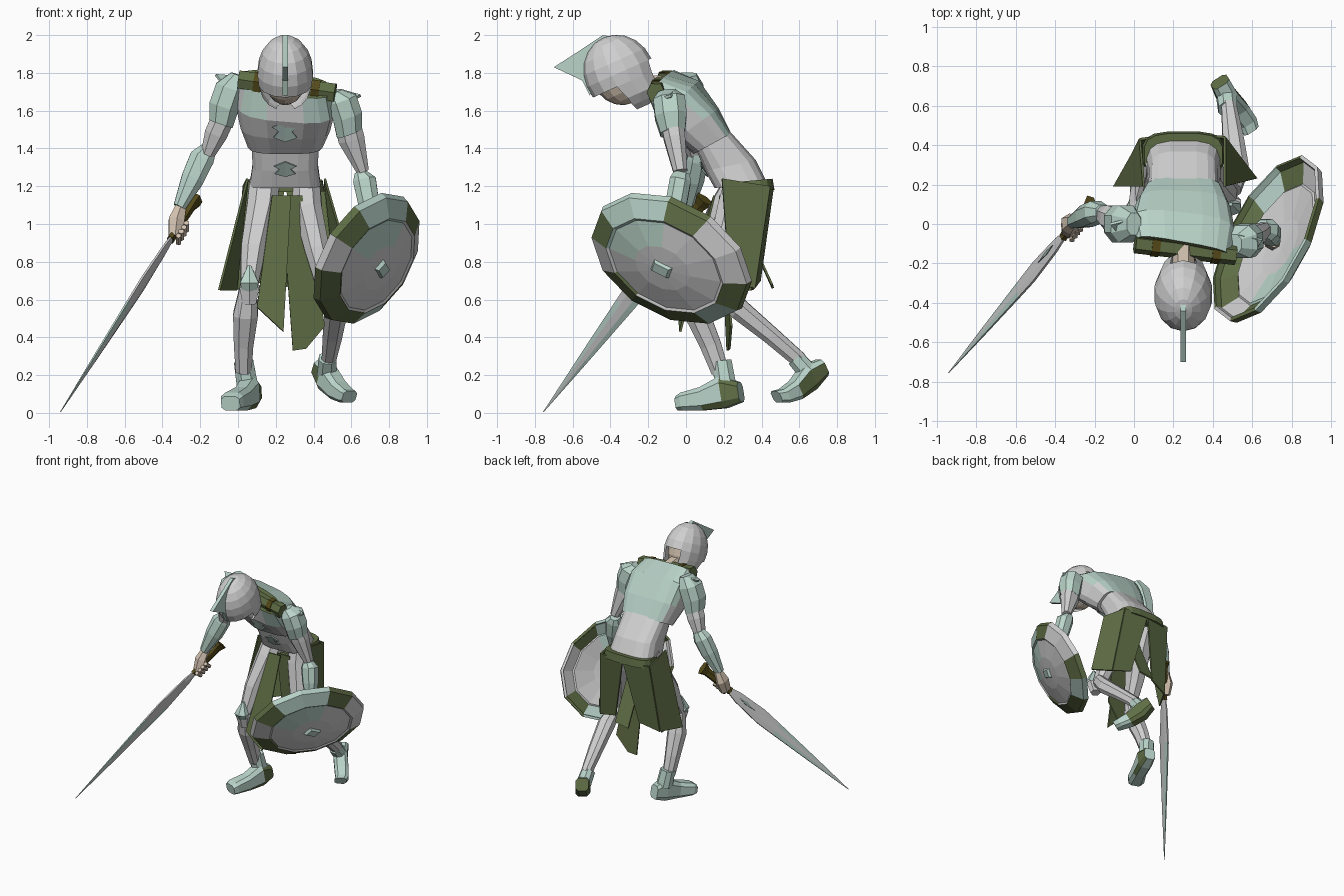
import bpy, bmesh
from math import sin, cos, pi, radians
from mathutils import Vector as V, Matrix

if "Cube" in bpy.data.objects:
    bpy.data.objects.remove(bpy.data.objects["Cube"])


def material(name, r, g, b):
    m = bpy.data.materials.new(name)
    m.use_nodes = True
    m.diffuse_color = (r, g, b, 1)
    m.node_tree.nodes["Principled BSDF"].inputs["Base Color"].default_value = (r, g, b, 1)
    return m


PLATE = material("plate_grey", .63, .63, .63)
TEAL = material("pale_teal", .49, .66, .59)
CLOTH = material("olive_cloth", .115, .155, .06)
BROWN = material("strap_brown", .09, .068, .01)
SKIN = material("skin", .66, .55, .44)
ETCH = material("engraved_teal", .3, .4, .37)


def finish(name, bm, mats, rule=None, recalc=True):
    if recalc:
        bmesh.ops.recalc_face_normals(bm, faces=bm.faces)
    bm.normal_update()
    for f in bm.faces:
        if rule:
            f.material_index = rule(f)
    me = bpy.data.meshes.new(name)
    bm.to_mesh(me)
    bm.free()
    ob = bpy.data.objects.new(name, me)
    for m in mats:
        me.materials.append(m)
    bpy.context.collection.objects.link(ob)
    return ob


def loft(name, rings, mats, rule=None, caps=True):
    """Skin between rings of equal point count."""
    bm = bmesh.new()
    rows = [[bm.verts.new(p) for p in r] for r in rings]
    n = len(rows[0])
    for a, b in zip(rows, rows[1:]):
        for i in range(n):
            j = (i + 1) % n
            bm.faces.new((a[i], a[j], b[j], b[i]))
    if caps:
        bm.faces.new(rows[0])
        bm.faces.new(rows[-1])
    return finish(name, bm, mats, rule)


def oval(c, u, v, n, power=1.0):
    def s(t):
        return (abs(t) ** power) * (1 if t > 0 else -1)
    return [c + u * s(cos(2 * pi * (i + .5) / n)) + v * s(sin(2 * pi * (i + .5) / n)) for i in range(n)]


def tube(name, stations, mat, n=8, up=(0, 1, 0), power=.85, rule=None, mats=None):
    """Stations: (x, y, z, width radius, depth radius)."""
    pts = [V(s[:3]) for s in stations]
    d = (pts[-1] - pts[0]).normalized()
    side = d.cross(V(up)).normalized()
    top = side.cross(d)
    rings = [oval(p, side * s[3], top * s[4], n, power) for p, s in zip(pts, stations)]
    return loft(name, rings, mats or [mat], rule)


def panel(name, pts, mat, thick=.012):
    bm = bmesh.new()
    bm.faces.new([bm.verts.new(p) for p in pts])
    ob = finish(name, bm, [mat], recalc=False)
    mod = ob.modifiers.new("thickness", "SOLIDIFY")
    mod.thickness = thick
    mod.offset = 0
    return ob


# Torso: front and back edge of each section, half width, twist
def section(fy, fz, by, bz, hw, twist):
    f, b = V((.25, fy, fz)), V((.25, by, bz))
    return oval((f + b) / 2, V((1, -twist, -twist * .7)) * hw, (b - f) / 2, 16, .6)


def chest_rule(f):
    c = f.calc_center_median()
    if len(f.verts) > 4:
        return 2 if c.y < 0 else 0
    if c.z > 1.58 and c.y < -.1:
        return int(abs(c.x - .25) > .13)
    return int(f.normal.z > .15 and f.normal.y > 0)


loft("chest_armor", [section(-.17, 1.68, -.09, 1.8, .24, .18), section(-.13, 1.54, .06, 1.75, .265, .12),
                     section(-.05, 1.45, .17, 1.61, .24, .05), section(.04, 1.37, .24, 1.48, .2, 0)],
     [PLATE, TEAL, CLOTH], chest_rule)
loft("belly_armor", [section(.05, 1.4, .23, 1.495, .18, 0), section(.1, 1.28, .37, 1.34, .175, 0),
                     section(.15, 1.19, .43, 1.22, .19, 0)], [PLATE])
loft("waist_belt", [section(.24, 1.22, .46, 1.24, .2, 0), section(.24, 1.17, .47, 1.18, .21, 0)], [CLOTH])
left_end, right_end = V((.515, -.16, 1.695)), V((.005, -.1, 1.765))
for name, a, b, mat, r in (("collar_roll", 0, 1, CLOTH, .054), ("left_strap", .16, .24, BROWN, .06),
                           ("right_strap", .76, .84, BROWN, .06)):
    tube(name, [(*left_end.lerp(right_end, t), r, r * .9) for t in (a, b)], mat, 6)

# Engraved plates on the chest and belly
for name, y, z, w, h in (("chest_emblem", -.095, 1.49, .07, .055), ("belly_emblem", .085, 1.29, .06, .04)):
    for s in (-1, 1):
        panel(name, [(.25, y - .01, z + h), (.25 + s * w, y - .004, z + h * .4), (.25 + s * w * .5, y, z),
                     (.25 + s * w * .9, y + .02, z - h * .6), (.25, y + .03, z - h)], ETCH, .008)

# Head, helmet and crest
tube("neck", [(.25, -.08, 1.71, .06, .07), (.25, -.32, 1.73, .06, .08)], SKIN)


def ball(name, mat, scale, opened):
    bm = bmesh.new()
    bmesh.ops.create_uvsphere(bm, u_segments=14, v_segments=10, radius=1)
    if opened:
        gone = []
        for f in bm.faces:
            c = f.calc_center_median()
            face_gap = c.z < -.25 and c.y < -.15 and abs(c.x) < .9
            nape_gap = c.y * .91 - c.z * .4 > .84
            if face_gap or nape_gap or c.z < -.9:
                gone.append(f)
        bmesh.ops.delete(bm, geom=gone, context="FACES")
        for v in bm.verts:      # neck guard and cheek flare
            if v.co.z < -.55 and v.co.y > -.3:
                v.co.y += .12
                v.co.z -= .1
    bm.transform(Matrix.Translation((.25, -.355, 1.8)) @ Matrix.Rotation(radians(24), 4, "X")
                 @ Matrix.Diagonal((*scale, 1)))
    return finish(name, bm, [mat], recalc=False)


ball("helmet", PLATE, (.15, .188, .205), True)
ball("face", SKIN, (.12, .15, .175), False)
panel("helmet_crest", [(.25, -.7, 1.83), (.25, -.56, 1.92), (.25, -.44, 2), (.25, -.36, 1.985),
                       (.25, -.44, 1.8), (.25, -.51, 1.68), (.25, -.55, 1.76)], TEAL, .028)

# Arms
tube("right_shoulder", [(.0, .0, 1.79, .04, .06), (-.04, .0, 1.72, .085, .1), (-.075, 0, 1.62, .085, .1),
                        (-.09, .01, 1.53, .07, .085)], TEAL)
tube("left_shoulder", [(.51, -.1, 1.7, .04, .05), (.55, -.09, 1.66, .085, .09), (.58, -.08, 1.57, .085, .09),
                       (.59, -.07, 1.48, .075, .07)], TEAL)
panel("right_shoulder_fin", [(-.12, 0, 1.79), (0, .03, 1.78), (-.01, 0, 1.7), (-.08, -.05, 1.74)], TEAL, .015)
panel("left_shoulder_fin", [(.65, -.08, 1.68), (.53, -.05, 1.71), (.53, -.11, 1.64), (.61, -.14, 1.66)], TEAL, .015)
tube("right_upper_arm", [(-.07, .01, 1.58, .065, .075), (-.115, .03, 1.48, .065, .07), (-.16, .05, 1.37, .04, .045)], PLATE)
tube("left_upper_arm", [(.57, -.08, 1.58, .07, .07), (.6, -.06, 1.45, .075, .06), (.66, -.03, 1.28, .035, .04)], PLATE)
tube("right_forearm", [(-.155, .06, 1.4, .045, .04), (-.19, .06, 1.35, .07, .06), (-.24, .04, 1.24, .065, .06),
                       (-.31, .01, 1.09, .035, .035)], TEAL)
tube("left_forearm", [(.65, -.02, 1.27, .035, .045), (.67, -.03, 1.23, .065, .06), (.69, -.05, 1.12, .06, .06),
                      (.71, -.08, 1.0, .035, .035)], TEAL)
tube("left_hand", [(.71, -.08, 1.0, .035, .04), (.7, -.09, .91, .04, .045)], SKIN, 6)
tube("right_hand", [(-.3, .02, 1.1, .03, .03), (-.325, 0, 1.02, .047, .055), (-.335, -.03, .93, .038, .045)], SKIN, 6)

# Sword
pommel, tip = V((-.22, .1, 1.13)), V((-.94, -.755, .005))
axis = (tip - pommel).normalized()
wide = V((0, -.8, .6))
thin = wide.cross(axis)


def along(steps):
    return [(*pommel.lerp(tip, t), w, h) for t, w, h in steps]


for i in range(4):
    p = pommel.lerp(tip, .115 + i * .02)
    tube("finger", [(*(p + thin * .035 + wide * .03), .015, .015), (*(p + thin * .035 - wide * .035), .015, .015)], SKIN, 6)
tube("sword_grip", along([(0, .055, .035), (.03, .035, .022), (.17, .025, .02), (.19, .03, .022)]), BROWN, 6, thin)
tube("sword_blade", along([(.18, .022, .012), (.24, .045, .014), (.4, .065, .014), (.5, .056, .013),
                           (.75, .03, .01), (1, .002, .002)]), PLATE, 8, thin, 1,
     lambda f: int(f.calc_center_median().z < .6 and abs(f.normal.dot(thin)) < .985), [PLATE, TEAL])
panel("blade_slot", [pommel.lerp(tip, t) + wide * w - thin * .014
                     for t, w in ((.25, 0), (.29, .012), (.35, 0), (.29, -.012))], ETCH, .006)

# Shield: dished oval with four cloth-coloured rim patches
centre, long_ax, short_ax = V((.675, -.075, .82)), V((.12, .4, -.2)), V((.24, .1, .27))
out = long_ax.cross(short_ax).normalized()


def shield_rule(f):
    c = f.calc_center_median() - centre
    a, b = c.dot(long_ax) / long_ax.length_squared, c.dot(short_ax) / short_ax.length_squared
    if (a * a + b * b) ** .5 > .76:
        reach = .75 if b < -abs(a) else .42
        if min(abs(a), abs(b)) < reach * max(abs(a), abs(b)):
            return 2
        return int(a * b < 0)
    return int(a < -.15 and b > -.25 and a * a + b * b > .2)


shield = loft("shield", [oval(centre + out * d, long_ax * r, short_ax * r, 12)
                         for r, d in ((1, -.01), (.98, .025), (.75, .075), (.72, .068), (.35, .1), (.02, .11))],
              [PLATE, TEAL, CLOTH], shield_rule, caps=False)
solid = shield.modifiers.new("thickness", "SOLIDIFY")
solid.thickness = .02
solid.offset = 0
loft("shield_boss", [oval(centre + out * d, long_ax * r, short_ax * r * .8, 4, 1)
                     for r, d in ((.2, .1), (.13, .135))], [TEAL])

# Legs
tube("right_thigh", [(.14, .3, 1.22, .085, .1), (.125, .22, 1.08, .085, .1), (.08, .1, .86, .07, .085),
                     (.06, .02, .68, .05, .055)], PLATE)
tube("left_thigh", [(.36, .3, 1.22, .08, .1), (.37, .26, 1.08, .08, .1), (.42, .2, .86, .07, .085),
                    (.47, .15, .66, .055, .055)], PLATE)
tube("right_shin", [(.055, .01, .68, .045, .05), (.04, .06, .52, .07, .07), (.03, .13, .36, .055, .06),
                    (.03, .18, .22, .045, .05)], PLATE)
tube("left_shin", [(.5, .17, .66, .045, .05), (.52, .28, .55, .065, .06), (.5, .45, .41, .055, .05),
                   (.48, .6, .28, .04, .045)], PLATE)
for side, x, y in (("right", .06, -.02), ("left", .49, .1)):
    tube(side + "_knee_guard", [(x, y, .78, .01, .01), (x, y - .02, .69, .055, .04), (x, y + .01, .63, .04, .035)], TEAL, 6)
    tube(side + "_knee_plate", [(x, y, .67, .06, .04), (x, y + .02, .58, .04, .035)], PLATE, 6)

# Boots
tube("right_boot", [(.085, .29, .11, .045, .055), (.06, .2, .11, .06, .09), (.02, .09, .075, .055, .065),
                    (-.03, -.01, .06, .066, .05), (-.04, -.04, .05, .055, .04)], TEAL, 8, (0, 0, 1), .6,
     lambda f: int(f.calc_center_median().y > .13 and f.normal.x > .5), [TEAL, CLOTH])
tube("right_ankle", [(.03, .19, .27, .055, .055), (.05, .21, .14, .06, .06)], TEAL)
tube("left_boot", [(.435, .72, .24, .05, .05), (.47, .65, .19, .055, .075), (.53, .58, .12, .055, .055),
                   (.575, .52, .09, .05, .042), (.59, .48, .085, .045, .037)], TEAL, 8, (0, 0, 1), .6,
     lambda f: int(f.calc_center_median().y > .63 and f.normal.z < .5), [TEAL, CLOTH])
tube("left_ankle", [(.475, .58, .29, .05, .05), (.47, .65, .21, .055, .055)], TEAL)

# Skirt: side wings, back halves parting in a V, and hanging cloths
panel("right_skirt", [(.05, .19, 1.24), (.03, .43, 1.2), (-.01, .35, .65), (-.1, .19, .65)], CLOTH)
panel("left_skirt", [(.46, .19, 1.24), (.46, .44, 1.2), (.52, .36, .66), (.62, .23, .69)], CLOTH)
panel("back_right_skirt", [(.03, .43, 1.2), (.25, .46, 1.2), (.15, .39, .7), (-.01, .35, .65)], CLOTH)
panel("back_left_skirt", [(.46, .44, 1.2), (.25, .46, 1.2), (.36, .39, .7), (.52, .36, .66)], CLOTH)
panel("back_cloth", [(.19, .25, 1.12), (.31, .25, 1.12), (.32, .455, .68), (.2, .46, .66)], CLOTH)
panel("front_right_cloth", [(.18, .15, 1.15), (.28, .15, 1.15), (.24, -.03, .43), (.1, -.04, .56)], CLOTH)
panel("front_left_cloth", [(.23, .18, 1.15), (.34, .18, 1.15), (.46, .24, .46), (.36, .23, .34), (.29, .22, .33)], CLOTH)
